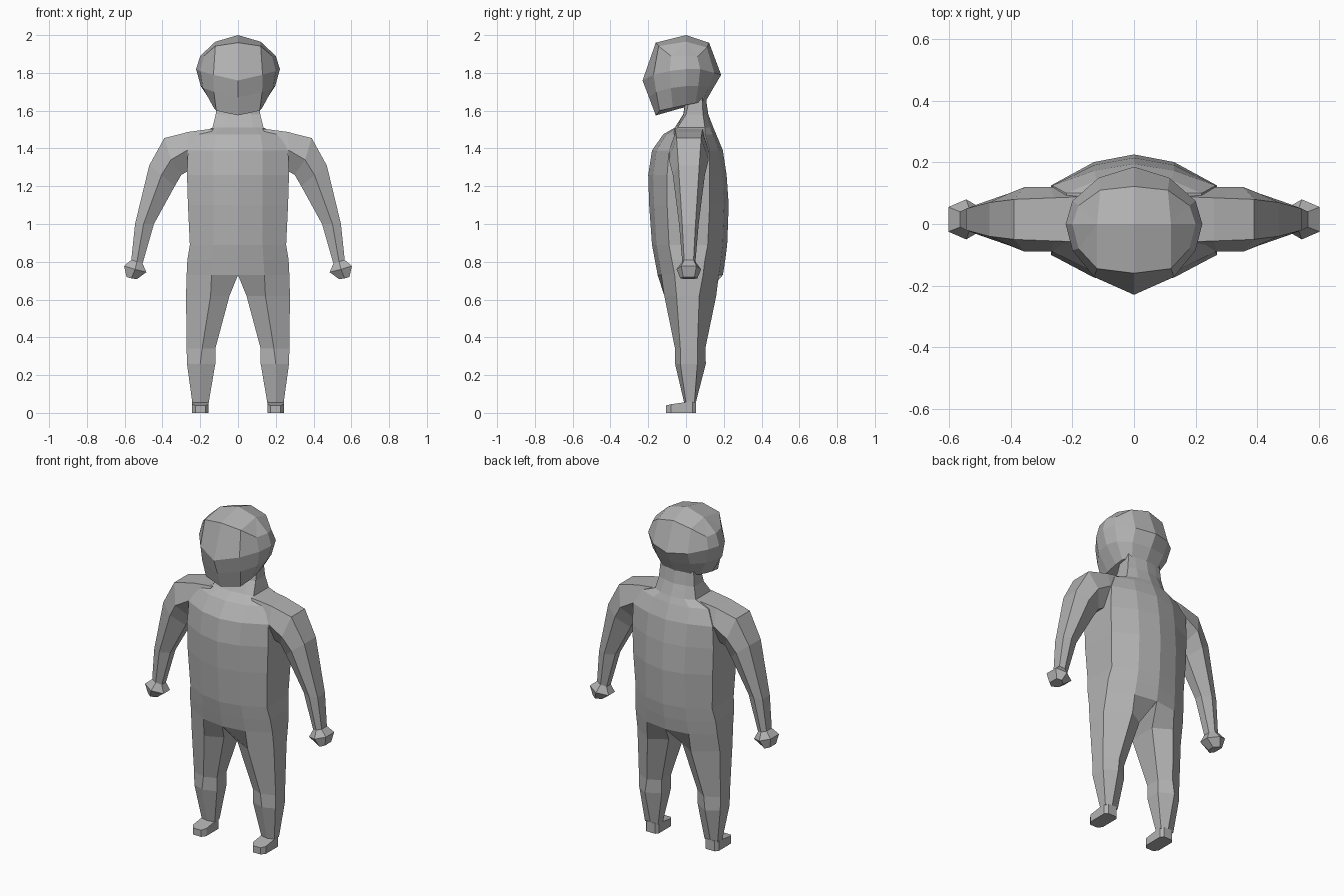
import bpy, bmesh

grey = bpy.data.materials.new("plain_grey")
grey.diffuse_color = (0.45, 0.45, 0.45, 1)


def loft(name, rows, closed=True, cap_first=False, cap_last=False):
    """Skin rows of points on the +x side, then mirror across x = 0."""
    bm = bmesh.new()
    rings = [[bm.verts.new(p) for p in row] for row in rows]
    n = len(rings[0])
    for a, b in zip(rings, rings[1:]):
        for i in range(n if closed else n - 1):
            j = (i + 1) % n
            quad = (a[i], a[j], b[j], b[i])
            if max(abs(v.co.x) for v in quad) > 1e-4:
                bm.faces.new(quad)
    if cap_first:
        bm.faces.new(rings[0])
    if cap_last:
        bm.faces.new(rings[-1])
    copy = bmesh.ops.duplicate(bm, geom=bm.verts[:] + bm.edges[:] + bm.faces[:])["geom"]
    for v in copy:
        if isinstance(v, bmesh.types.BMVert):
            v.co.x *= -1
    bmesh.ops.remove_doubles(bm, verts=bm.verts[:], dist=0.0005)
    bmesh.ops.recalc_face_normals(bm, faces=bm.faces[:])
    mesh = bpy.data.meshes.new(name)
    bm.to_mesh(mesh)
    bm.free()
    mesh.materials.append(grey)
    obj = bpy.data.objects.new(name, mesh)
    bpy.context.collection.objects.link(obj)
    return obj


def half_ring(z, front, back, xm, xs, sf, sb):
    """Half torso section: centre front round to centre back."""
    return [(0, front, z), (xm, front * 0.87, z), (xs, sf, z),
            (xs, sb, z), (xm, back * 0.89, z), (0, back, z)]


def leg_ring(z, xi, xm, xo, front, back, of, ob, inf, inb):
    """Full leg section in the same point order as the torso."""
    return [(xi, inf, z), (xm, front, z), (xo, of, z),
            (xo, ob, z), (xm, back, z), (xi, inb, z)]


# Neck, torso and legs in one skin
body = [half_ring(*r) for r in (
    (1.67, 0.00, 0.105, 0.07, 0.11, 0.02, 0.085),
    (1.58, -0.015, 0.118, 0.07, 0.118, 0.0, 0.09),
    (1.51, -0.06, 0.145, 0.08, 0.135, -0.045, 0.10),
    (1.475, -0.12, 0.16, 0.12, 0.22, -0.055, 0.10),
    (1.39, -0.18, 0.195, 0.13, 0.265, -0.09, 0.125),
    (1.26, -0.20, 0.215, 0.13, 0.27, -0.10, 0.125),
    (1.10, -0.195, 0.226, 0.13, 0.265, -0.10, 0.125),
    (0.89, -0.18, 0.218, 0.13, 0.255, -0.09, 0.115),
    (0.81, -0.165, 0.208, 0.135, 0.268, -0.075, 0.10),
    (0.73, -0.15, 0.195, 0.14, 0.272, -0.06, 0.09))]
body += [leg_ring(*r) for r in (
    (0.62, 0.045, 0.145, 0.275, -0.115, 0.160, -0.05, 0.07, -0.07, 0.10),
    (0.34, 0.12, 0.19, 0.272, -0.058, 0.102, -0.03, 0.06, -0.03, 0.06),
    (0.26, 0.12, 0.20, 0.270, -0.058, 0.105, -0.03, 0.06, -0.03, 0.06),
    (0.055, 0.155, 0.20, 0.242, -0.01, 0.052, 0.0, 0.045, 0.0, 0.045))]
loft("body", body, cap_first=True, cap_last=True)

# Arms and hands: outer, middle and inner (x, z) points, then half depths
arms = []
for ox, oz, mx, mz, ix, iz, yo, ym, yi in (
        (0.13, 1.505, 0.20, 1.39, 0.20, 1.26, 0.075, 0.10, 0.06),
        (0.26, 1.488, 0.27, 1.39, 0.265, 1.28, 0.070, 0.105, 0.05),
        (0.39, 1.455, 0.355, 1.34, 0.30, 1.26, 0.065, 0.105, 0.04),
        (0.47, 1.31, 0.405, 1.26, 0.335, 1.20, 0.055, 0.085, 0.035),
        (0.545, 1.00, 0.50, 1.00, 0.445, 1.00, 0.035, 0.052, 0.025),
        (0.565, 0.81, 0.535, 0.80, 0.505, 0.79, 0.025, 0.035, 0.02),
        (0.603, 0.778, 0.545, 0.76, 0.485, 0.745, 0.04, 0.065, 0.03),
        (0.590, 0.720, 0.565, 0.712, 0.535, 0.708, 0.03, 0.045, 0.02)):
    c = 0.015
    arms.append([(ox, c - yo, oz), (ox, c + yo, oz), (mx, c + ym, mz),
                 (ix, c + yi, iz), (ix, c - yi, iz), (mx, c - ym, mz)])
loft("arms", arms, cap_first=True, cap_last=True)

# Head: crown ridge, brow, widest, cheek and jaw rows from front to back
crown = [(0, 0, 2.0)] + [(0.12, 0, 1.965)] * 5 + [(0, 0, 2.0)]
brow = [(0, -0.16, 1.96), (0.12, -0.145, 1.942), (0.18, -0.08, 1.89), (0.20, 0, 1.89),
        (0.18, 0.06, 1.885), (0.11, 0.11, 1.935), (0, 0.122, 1.96)]
widest = [(0, -0.23, 1.76), (0.13, -0.172, 1.79), (0.20, -0.085, 1.81), (0.222, 0, 1.82),
          (0.20, 0.075, 1.82), (0.115, 0.15, 1.80), (0, 0.186, 1.79)]
cheek = [(0, -0.196, 1.67), (0.128, -0.158, 1.70), (0.186, -0.08, 1.72), (0.197, 0, 1.73),
         (0.177, 0.065, 1.73), (0.11, 0.12, 1.725), (0, 0.145, 1.72)]
jaw = [(0, -0.16, 1.575), (0.115, -0.14, 1.60), (0.128, -0.07, 1.615), (0.13, 0, 1.63),
       (0.125, 0.05, 1.64), (0.09, 0.09, 1.65), (0, 0.105, 1.65)]
# Merge repeated crown points by lofting open halves
loft("head", [crown, brow, widest, cheek, jaw], closed=False, cap_last=True)

# Feet: bevelled outline with a top sloping to the toe
outline = [(0.172, -0.105), (0.225, -0.105), (0.243, -0.08), (0.243, 0.035),
           (0.228, 0.053), (0.168, 0.053), (0.155, 0.035), (0.155, -0.08)]
sole = [(x, y, 0) for x, y in outline]
instep = [(x, y, 0.04 + 0.022 * min(1, (y + 0.105) / 0.10)) for x, y in outline]
loft("feet", [sole, instep], cap_first=True, cap_last=True)
